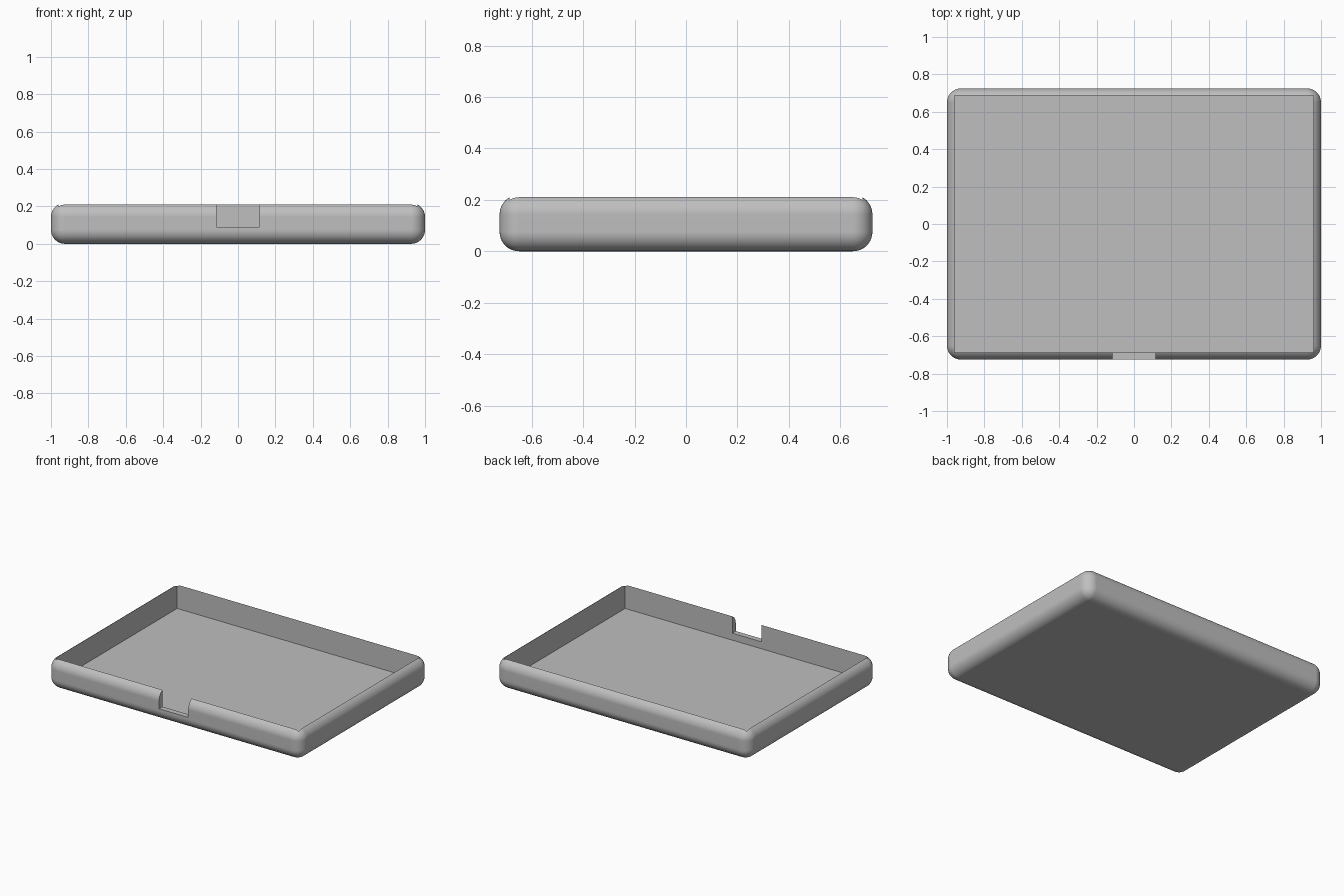
import bpy
import math

if "Cube" in bpy.data.objects:
    bpy.data.objects.remove(bpy.data.objects["Cube"], do_unlink=True)

# Single grey plastic
grey = bpy.data.materials.new("light_grey_plastic")
grey.use_nodes = True
COLOUR = (0.52, 0.52, 0.52, 1)
grey.diffuse_color = COLOUR
grey.node_tree.nodes["Principled BSDF"].inputs["Base Color"].default_value = COLOUR


def box(name, low, high):
    """Box spanning two opposite corners."""
    centre = [(a + b) / 2 for a, b in zip(low, high)]
    bpy.ops.mesh.primitive_cube_add(size=1, location=centre)
    obj = bpy.context.object
    obj.name = name
    obj.scale = [b - a for a, b in zip(low, high)]
    bpy.ops.object.transform_apply(location=True, rotation=False, scale=True)
    obj.data.materials.append(grey)
    return obj


def apply_all(obj):
    bpy.ops.object.select_all(action="DESELECT")
    obj.select_set(True)
    bpy.context.view_layer.objects.active = obj
    for mod in list(obj.modifiers):
        bpy.ops.object.modifier_apply(modifier=mod.name)


# Rounded outer body of the tray
tray = box("tray", (-1, -0.725, 0), (1, 0.725, 0.219))
bevel = tray.modifiers.new("rounding", "BEVEL")
bevel.width = 0.075
bevel.segments = 10

# Sharp-cornered cavity and front finger notch
cutters = [
    box("cavity_cutter", (-0.96, -0.686, 0.04), (0.96, 0.686, 0.4)),
    box("notch_cutter", (-0.115, -0.9, 0.09), (0.115, -0.6, 0.4)),
]
for cutter in cutters:
    cut = tray.modifiers.new(cutter.name, "BOOLEAN")
    cut.operation = "DIFFERENCE"
    cut.solver = "EXACT"
    cut.object = cutter
apply_all(tray)
for cutter in cutters:
    bpy.data.objects.remove(cutter, do_unlink=True)

# Smooth rounding with crisp rim, flat faces kept flat
bpy.ops.object.shade_smooth_by_angle(angle=math.radians(30))
normals = tray.modifiers.new("flat_faces", "WEIGHTED_NORMAL")
normals.keep_sharp = True
